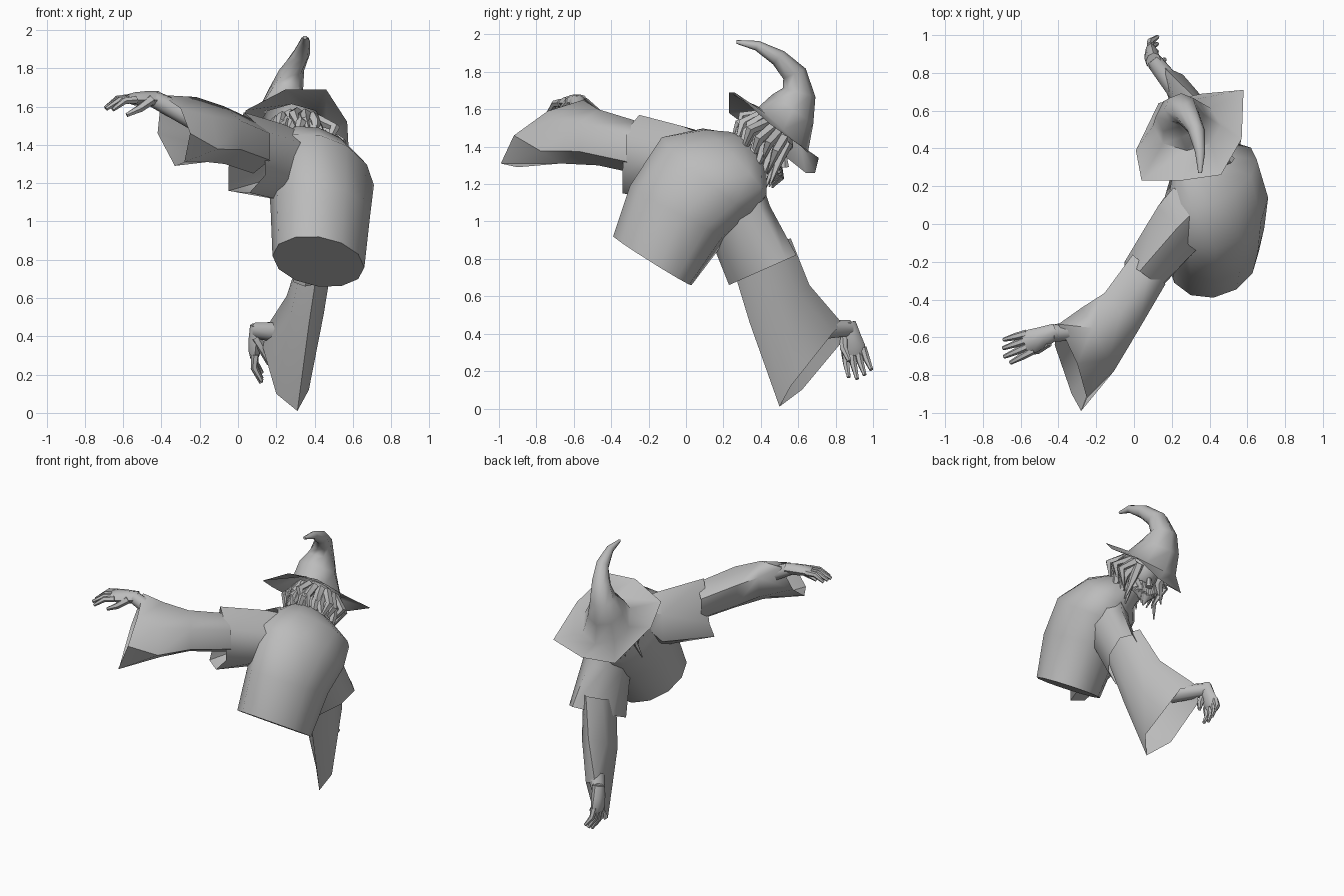
import bpy, bmesh, math, random
from mathutils import Vector as V

random.seed(4)
if "Cube" in bpy.data.objects:
    bpy.data.objects.remove(bpy.data.objects["Cube"])

grey = bpy.data.materials.new("plain grey")
grey.use_nodes = True
grey.diffuse_color = (0.5, 0.5, 0.5, 1)
grey.node_tree.nodes["Principled BSDF"].inputs["Base Color"].default_value = grey.diffuse_color


def ring(center, u, v, sides):
    """Ellipse of points around a centre with half axes u and v."""
    angles = [math.tau * i / sides for i in range(sides)]
    return [V(center) + V(u) * math.cos(a) + V(v) * math.sin(a) for a in angles]


def loft(bm, rings, close_start=False, close_end=False):
    """Skin consecutive rings with quads."""
    loops = [[bm.verts.new(p) for p in r] for r in rings]
    for low, high in zip(loops, loops[1:]):
        for i in range(len(low)):
            j = (i + 1) % len(low)
            bm.faces.new((low[i], low[j], high[j], high[i]))
    if close_start:
        bm.faces.new(loops[0][::-1])
    if close_end:
        bm.faces.new(loops[-1])


def sweep(bm, path, radii, sides=6):
    """Closed tapered tube along a path."""
    path = [V(p) for p in path]
    rings = []
    for i, p in enumerate(path):
        tangent = (path[min(i + 1, len(path) - 1)] - path[max(i - 1, 0)]).normalized()
        side = tangent.cross(V((0.3, 0.2, 1))).normalized()
        rings.append(ring(p, side * radii[i], tangent.cross(side) * radii[i], sides))
    loft(bm, rings, True, True)


def finish(name, bm, angle=50):
    bmesh.ops.recalc_face_normals(bm, faces=bm.faces)
    mesh = bpy.data.meshes.new(name)
    bm.to_mesh(mesh)
    bm.free()
    obj = bpy.data.objects.new(name, mesh)
    bpy.context.collection.objects.link(obj)
    mesh.materials.append(grey)
    bpy.ops.object.select_all(action="DESELECT")
    obj.select_set(True)
    bpy.context.view_layer.objects.active = obj
    bpy.ops.object.shade_smooth_by_angle(angle=math.radians(angle))


def garment(name, stations, sides=6, cuff=None, closed=False):
    """Cloth tube; an optional cuff is an explicit last ring."""
    bm = bmesh.new()
    rings = [ring(c, u, v, sides) for c, u, v in stations]
    if cuff:
        rings.append([V(p) for p in cuff])
    loft(bm, rings, close_start=closed)
    finish(name, bm, angle=60)


# Robe body, leaning forward from the closed hem to the neck
garment("robe_body", [
    ((0.42, -0.18, 0.79), (0.24, 0.03, -0.03), (0, -0.21, 0.13)),
    ((0.43, -0.04, 1.05), (0.26, 0.02, -0.02), (0, -0.26, 0.14)),
    ((0.43, 0.12, 1.25), (0.28, 0.02, -0.06), (0, -0.25, 0.2)),
    ((0.42, 0.26, 1.32), (0.23, 0.08, -0.06), (0, -0.15, 0.17)),
    ((0.36, 0.33, 1.37), (0.15, 0.03, -0.02), (0, -0.1, 0.11)),
    ((0.33, 0.38, 1.38), (0.09, 0, 0), (0, -0.08, 0.08)),
], sides=12, closed=True)

# Short outer sleeves of the robe
garment("left_outer_sleeve", [
    ((0.31, 0.06, 1.3), (0.04, 0.04, 0.16), (0.14, -0.13, -0.08)),
    ((0.23, -0.02, 1.31), (0, 0, 0.2), (0.12, -0.13, 0)),
], cuff=[(0.03, -0.25, 1.57), (0.14, -0.33, 1.47), (0.14, -0.34, 1.24),
         (0.06, -0.34, 1.15), (-0.05, -0.26, 1.16), (-0.05, -0.2, 1.28)])
garment("right_outer_sleeve", [
    ((0.45, 0.21, 1.2), (0, 0.18, 0.06), (0.14, 0, 0)),
    ((0.45, 0.28, 1.02), (0.03, 0.17, 0.06), (0.13, 0, 0)),
    ((0.43, 0.41, 0.74), (0.08, 0.18, 0.08), (0.12, 0, 0)),
], sides=8)

# Bell-shaped inner sleeves
garment("left_bell_sleeve", [
    ((0.08, -0.24, 1.39), (0, 0, 0.14), (0.1, -0.09, 0)),
    ((-0.07, -0.47, 1.45), (0, 0, 0.15), (0.1, -0.12, 0)),
    ((-0.19, -0.61, 1.48), (-0.03, 0.06, 0.17), (0.08, -0.16, -0.02)),
], cuff=[(-0.4, -0.53, 1.66), (-0.3, -0.74, 1.59), (-0.25, -0.92, 1.46),
         (-0.28, -0.99, 1.31), (-0.33, -0.9, 1.29), (-0.42, -0.64, 1.46)])
garment("right_bell_sleeve", [
    ((0.42, 0.4, 0.85), (0, 0.16, 0.06), (0.09, 0, 0)),
    ((0.35, 0.5, 0.56), (-0.02, 0.16, 0.1), (0.1, 0.02, 0)),
], cuff=[(0.15, 0.84, 0.45), (0.26, 0.79, 0.41), (0.37, 0.56, 0.12),
         (0.31, 0.5, 0.01), (0.2, 0.62, 0.1), (0.13, 0.82, 0.34)])


def hand(name, elbow, wrist, along, side, curl):
    """Forearm, palm, four bent fingers and a thumb."""
    bm = bmesh.new()
    elbow, wrist, along, side, curl = map(V, (elbow, wrist, along, side, curl))
    along.normalize()
    side.normalize()
    sweep(bm, [elbow, wrist], [0.06, 0.045], 8)
    palm = [(-0.03, 0.044, 0.04), (0.05, 0.055, 0.04), (0.11, 0.065, 0.034), (0.15, 0.055, 0.02)]
    loft(bm, [ring(wrist + along * d, side * w, curl * t, 8) for d, w, t in palm], True, True)
    for k in (-1.5, -0.5, 0.5, 1.5):
        root = wrist + along * 0.12 + side * k * 0.032
        reach = 0.16 - abs(k - 0.3) * 0.02
        spread = along + side * k * 0.08
        sweep(bm, [root, root + spread * reach * 0.5 + curl * 0.005,
                   root + spread * reach + curl * 0.05], [0.022, 0.019, 0.011])
    base = wrist + along * 0.03 + side * 0.035
    sweep(bm, [base, base + along * 0.07 + side * 0.02 + curl * 0.045,
               base + along * 0.14 + side * 0.01 + curl * 0.08], [0.028, 0.022, 0.012])
    finish(name, bm)


hand("left_hand", (-0.2, -0.55, 1.52), (-0.44, -0.58, 1.64),
     (-0.9, -0.36, 0), (0.36, -0.9, -0.1), (0, 0, -1))
hand("right_hand", (0.25, 0.68, 0.42), (0.1, 0.87, 0.43),
     (-0.1, 0.22, -0.95), (0, -0.95, -0.22), (1, 0.1, 0))

# Head axes: crown points up through the hat, face looks ahead
crown = V((0, 0.68, 0.73))
face = V((0, 0.73, -0.68))
right = V((1, 0, 0))
head_center = V((0.31, 0.43, 1.42))

# Head, neck and nose
bm = bmesh.new()
skull = [(-0.12, 0.04), (-0.08, 0.085), (0, 0.11), (0.08, 0.11), (0.12, 0.07)]
loft(bm, [ring(head_center + crown * h, right * r, face * r * 1.1, 12) for h, r in skull], True, True)
sweep(bm, [(0.33, 0.33, 1.3), head_center], [0.08, 0.07], 10)
sweep(bm, [head_center + face * 0.1 + crown * 0.03, head_center + face * 0.16 - crown * 0.03],
      [0.012, 0.026])
finish("head", bm)

# Hair locks around the back and sides, in two layers
bm = bmesh.new()
for layer in range(2):
    for i in range(15):
        a = math.radians(-220 + 260 / 14 * i)
        out = right * math.cos(a) + face * math.sin(a)
        start = head_center + crown * 0.08 + out * (0.11 + 0.02 * layer)
        drop = random.uniform(0.2, 0.3) - 0.05 * layer
        sway = right * random.uniform(-0.04, 0.04)
        droop = V((0, 0, -0.4)) * drop
        flare = out * random.uniform(0.03, 0.07)
        sweep(bm, [start, start + flare - crown * drop * 0.4 + sway,
                   start + flare - crown * drop * 0.75 + droop - sway], [0.03, 0.028, 0.004], 5)
finish("hair", bm)

# Beard locks hanging from the chin
bm = bmesh.new()
for i in range(9):
    t = i / 4 - 1
    start = head_center + right * t * 0.09 + face * (0.11 - 0.05 * t * t) - crown * 0.03
    end = V((0.31 + t * 0.05, 0.46, 1.18 + abs(t) * 0.06))
    middle = (start + end) / 2 + face * 0.025
    sweep(bm, [start, middle, end], [0.026, 0.032, 0.006])
finish("beard", bm)

# Hat: uneven brim running into a bent cone
brim = [(0.57, 0.45, 1.52), (0.58, 0.71, 1.34), (0.36, 0.69, 1.26), (0.13, 0.64, 1.26),
        (0.01, 0.39, 1.46), (0.04, 0.23, 1.58), (0.25, 0.23, 1.69), (0.46, 0.26, 1.69)]
cone = [((0.28, 0.52, 1.49), 0.18, -43), ((0.25, 0.57, 1.6), 0.135, -35),
        ((0.25, 0.605, 1.69), 0.09, -15), ((0.28, 0.58, 1.79), 0.066, 25),
        ((0.33, 0.495, 1.875), 0.046, 50), ((0.35, 0.38, 1.94), 0.027, 70),
        ((0.35, 0.27, 1.96), 0.01, 90)]
bm = bmesh.new()
rings = [[V(p) for p in brim]]
for center, radius, tilt in cone:
    a = math.radians(tilt)
    rings.append(ring(center, right * radius, V((0, math.cos(a), math.sin(a))) * radius, 8))
loft(bm, rings, close_end=True)
finish("pointed_hat", bm, angle=60)
